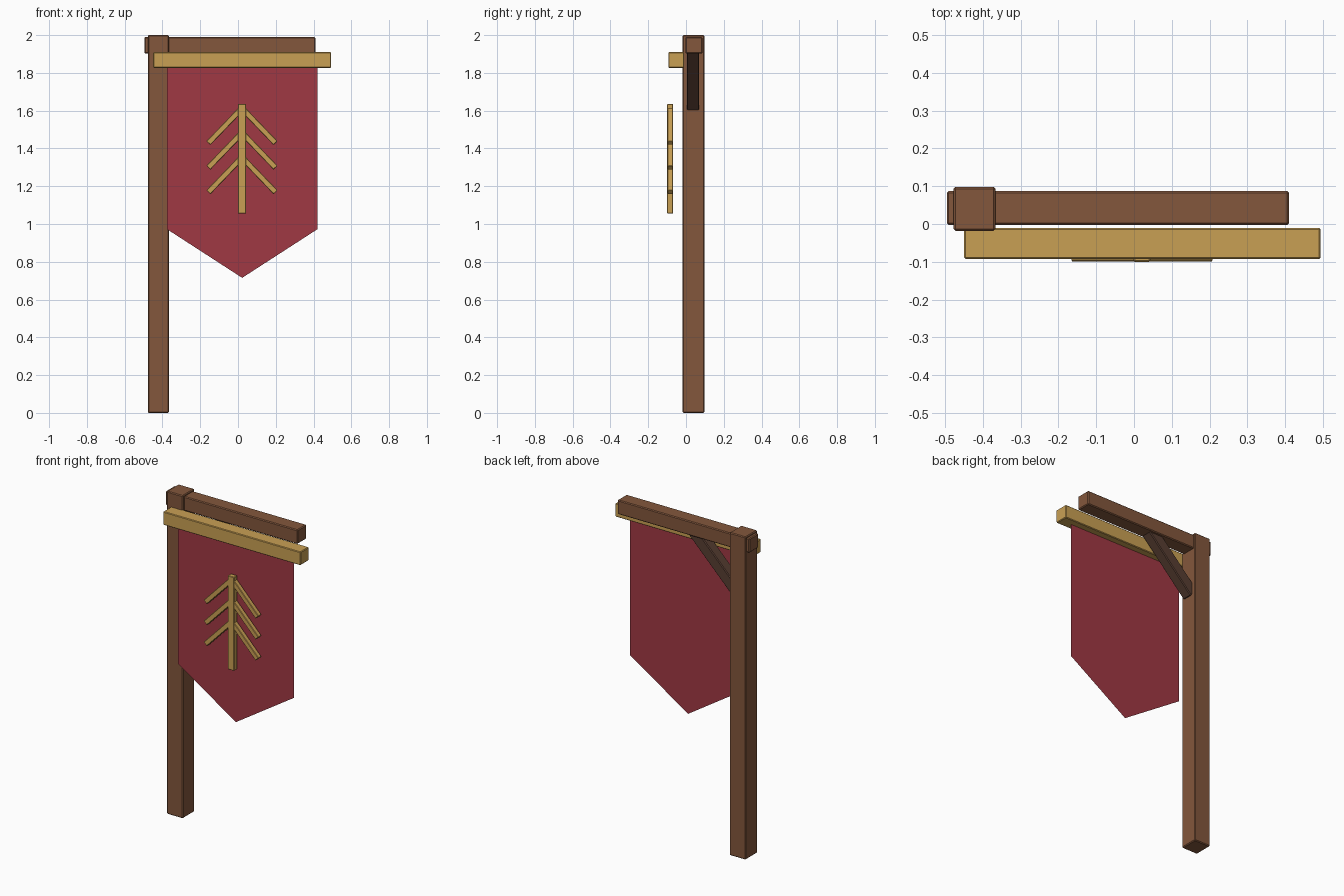
import bpy, bmesh, math
from mathutils import Matrix, Vector

if "Cube" in bpy.data.objects:
    bpy.data.objects.remove(bpy.data.objects["Cube"])


def material(name, rgb):
    def lin(c):
        c /= 255
        return c / 12.92 if c <= 0.04045 else ((c + 0.055) / 1.055) ** 2.4
    m = bpy.data.materials.new(name)
    m.diffuse_color = (*[lin(c) for c in rgb], 1)
    m.use_nodes = True
    m.node_tree.nodes["Principled BSDF"].inputs["Base Color"].default_value = m.diffuse_color
    return m


WOOD = material("brown wood", (131, 87, 60))
DARK = material("dark wood", (88, 62, 50))
GOLD = material("gold", (201, 160, 84))
RED = material("red cloth", (160, 56, 68))


def finish(name, bm, mat):
    me = bpy.data.meshes.new(name)
    bm.to_mesh(me)
    bm.free()
    me.materials.append(mat)
    ob = bpy.data.objects.new(name, me)
    bpy.context.collection.objects.link(ob)
    return ob


def box(name, lo, hi, mat, bevel=0.005):
    """Chamfered box between two corners."""
    lo, hi = Vector(lo), Vector(hi)
    bm = bmesh.new()
    bmesh.ops.create_cube(bm, size=1, matrix=Matrix.Translation((lo + hi) / 2)
                          @ Matrix.Diagonal((*(hi - lo), 1)))
    bmesh.ops.bevel(bm, geom=bm.edges[:], offset=bevel, segments=1, affect='EDGES')
    return finish(name, bm, mat)


def strut(name, a, b, thick, y0, y1, mat, bevel):
    """Chamfered bar running from a to b, both given as (x, z)."""
    dx, dz = b[0] - a[0], b[1] - a[1]
    n = math.hypot(dx, dz) / 2
    d = (y1 - y0) / 2
    ob = box(name, (-n, -d, -thick / 2), (n, d, thick / 2), mat, bevel)
    ob.data.transform(Matrix.Translation(((a[0] + b[0]) / 2, (y0 + y1) / 2, (a[1] + b[1]) / 2))
                      @ Matrix.Rotation(-math.atan2(dz, dx), 4, 'Y'))
    return ob


# Wooden frame
box("post", (-0.477, -0.018, 0), (-0.366, 0.098, 2), WOOD)
box("top_beam", (-0.495, -0.003, 1.902), (0.41, 0.087, 1.99), WOOD)
strut("brace", (-0.385, 1.625), (-0.08, 1.93), 0.07, 0.004, 0.07, DARK, 0.005)

# Gold bar that carries the cloth
box("banner_rod", (-0.449, -0.093, 1.827), (0.493, -0.01, 1.91), GOLD, 0.004)

# Thin pointed cloth
bm = bmesh.new()
bm.faces.new([bm.verts.new((x, -0.052, z)) for x, z in
              [(-0.375, 1.87), (-0.375, 0.972), (0.022, 0.715), (0.42, 0.972), (0.42, 1.87)]])
finish("banner_cloth", bm, RED)

# Tree emblem: trunk and three mirrored pairs of branches
CX = 0.021
box("emblem_trunk", (CX - 0.022, -0.1, 1.055), (CX + 0.022, -0.068, 1.636), GOLD, 0.003)
for i in range(3):
    z = 1.428 - 0.13 * i
    for side, label in ((-1, "left"), (1, "right")):
        strut(f"emblem_branch_{label}_{i + 1}", (CX + side * 0.178, z), (CX, z + 0.185),
              0.03, -0.0985, -0.0685, GOLD, 0.003)
